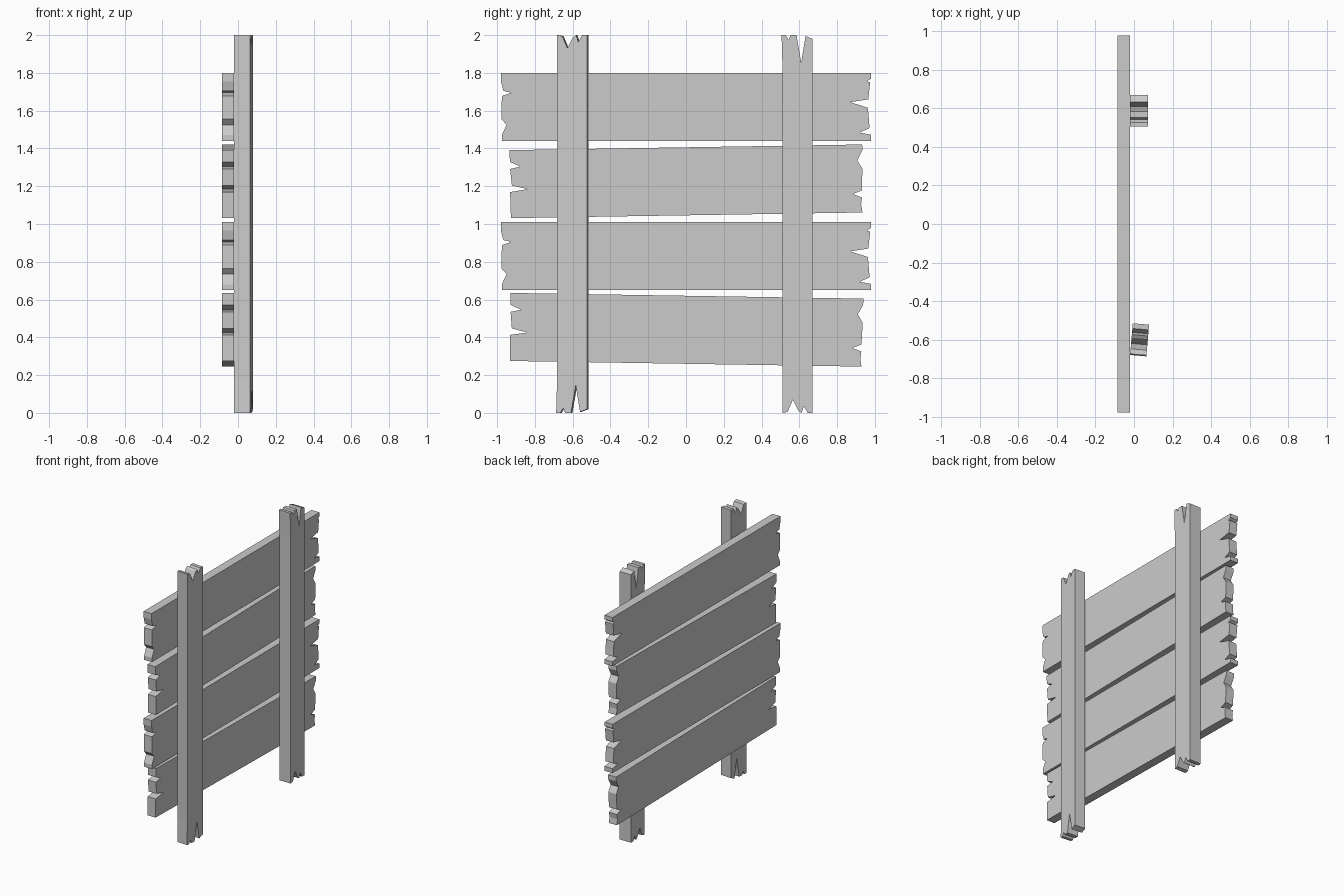
import bpy, bmesh
from mathutils import Matrix

if "Cube" in bpy.data.objects:
    bpy.data.objects.remove(bpy.data.objects["Cube"])


def board(name, outline, thickness, location, tilt=0, turn=0, flip=False):
    """Extrude a (y, z) outline along x, centred on its location."""
    pts = [(y, -z) for y, z in reversed(outline)] if flip else outline
    bm = bmesh.new()
    face = bm.faces.new([bm.verts.new((-thickness / 2, y, z)) for y, z in pts])
    ext = bmesh.ops.extrude_face_region(bm, geom=[face], use_keep_orig=True)
    moved = [g for g in ext["geom"] if isinstance(g, bmesh.types.BMVert)]
    bmesh.ops.translate(bm, verts=moved, vec=(thickness, 0, 0))
    bmesh.ops.recalc_face_normals(bm, faces=bm.faces)
    bm.transform(Matrix.Translation(location)
                 @ Matrix.Rotation(turn, 4, 'Z') @ Matrix.Rotation(tilt, 4, 'X'))
    mesh = bpy.data.meshes.new(name)
    bm.to_mesh(mesh)
    bm.free()
    obj = bpy.data.objects.new(name, mesh)
    bpy.context.collection.objects.link(obj)
    return obj


# Wide plank with splintered ends: left end downwards, right end upwards
long_plank = [
    (-.98, .18), (-.98, .135), (-.967, .085), (-.925, .075), (-.975, .058),
    (-.977, -.065), (-.95, -.095), (-.975, -.15), (-.975, -.18),
    (.98, -.18), (.98, -.147), (.92, -.136), (.972, -.112), (.963, -.005),
    (.87, .025), (.965, .04), (.975, .13), (.957, .135), (.98, .15), (.98, .18)]

short_plank = [
    (-.933, .18), (-.93, .117), (-.875, .092), (-.93, .08), (-.922, -.008),
    (-.838, -.028), (-.932, -.042), (-.93, -.18),
    (.932, -.18), (.925, -.138), (.93, -.1), (.882, -.082), (.93, -.063),
    (.935, .052), (.908, .096), (.936, .148), (.936, .18)]

# Post with split ends
post = [
    (-.082, 1), (-.06, 1), (-.045, .975), (-.034, 1), (-.003, 1),
    (.022, .855), (.045, .995), (.083, .98), (.083, -1), (.056, -1),
    (.036, -.963), (.024, -1), (.008, -.99), (-.022, -.93), (-.05, -.995),
    (-.077, -1), (-.077, .82)]

# Four planks, alternating long level ones and short tilted ones
board("top_plank", long_plank, .065, (-.053, 0, 1.62))
board("upper_middle_plank", short_plank, .065, (-.053, 0, 1.226), tilt=.016)
board("lower_middle_plank", long_plank, .065, (-.053, 0, .83))
board("bottom_plank", short_plank, .065, (-.053, 0, .44), tilt=-.016)

# Two posts in front of the planks, one upside down and slightly turned
board("right_post", post, .092, (.026, .588, 1))
board("left_post", post, .085, (.029, -.602, 1), turn=-.087, flip=True)
